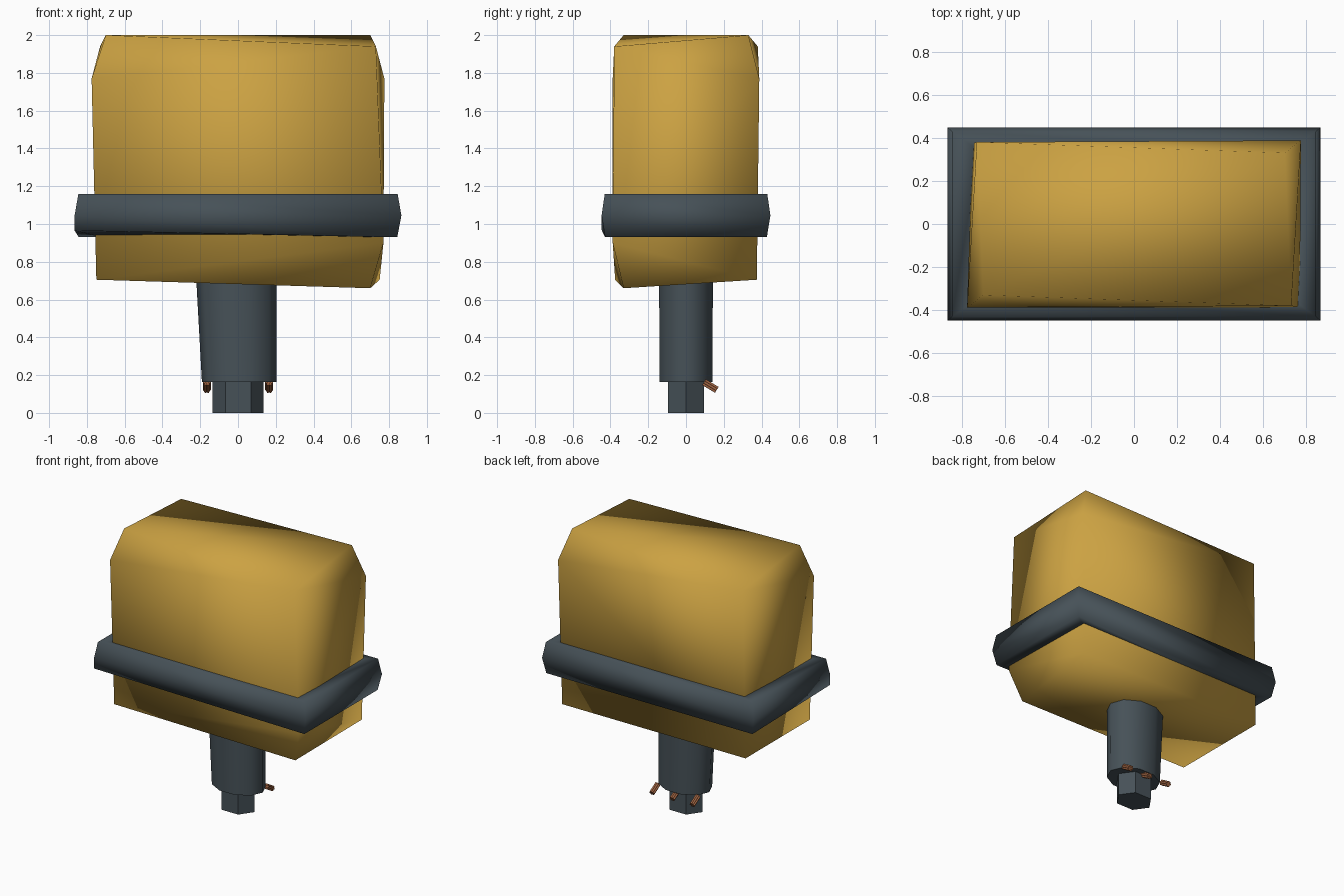
import bpy, bmesh, math
from mathutils import Vector

if "Cube" in bpy.data.objects:
    bpy.data.objects.remove(bpy.data.objects["Cube"], do_unlink=True)


def material(name, rgb):
    m = bpy.data.materials.new(name)
    m.use_nodes = True
    m.diffuse_color = (*rgb, 1)
    m.node_tree.nodes["Principled BSDF"].inputs["Base Color"].default_value = (*rgb, 1)
    return m


yellow = material("mustard yellow", (0.60, 0.36, 0.055))
slate = material("slate grey", (0.062, 0.083, 0.097))
copper = material("copper", (0.36, 0.13, 0.055))


def finish(name, bm, mat, angle):
    bmesh.ops.recalc_face_normals(bm, faces=bm.faces[:])
    mesh = bpy.data.meshes.new(name)
    bm.to_mesh(mesh)
    bm.free()
    mesh.materials.append(mat)
    ob = bpy.data.objects.new(name, mesh)
    bpy.context.collection.objects.link(ob)
    bpy.ops.object.select_all(action="DESELECT")
    ob.select_set(True)
    bpy.context.view_layer.objects.active = ob
    if angle is None:
        bpy.ops.object.shade_smooth()
    else:
        bpy.ops.object.shade_smooth_by_angle(angle=math.radians(angle))
    return ob


def loft(bm, rings, cap=True):
    """Join rings of points; cap the ends, or close the last ring to the first."""
    loops = [[bm.verts.new(p) for p in ring] for ring in rings]
    pairs = list(zip(loops, loops[1:]))
    if cap:
        bm.faces.new(loops[0])
        bm.faces.new(loops[-1])
    else:
        pairs.append((loops[-1], loops[0]))
    for a, b in pairs:
        n = len(a)
        for i in range(n):
            j = (i + 1) % n
            bm.faces.new((a[i], a[j], b[j], b[i]))


def ellipse(cx, rx, ry, z, sides):
    steps = [2 * math.pi * i / sides for i in range(sides)]
    return [(cx + rx * math.cos(t), ry * math.sin(t), z) for t in steps]


# Body: soft block whose corners are cut alternately at top and bottom
bm = bmesh.new()
for s in (1, -1):
    for x, y, z in ((0.70, 0.33, 2.0), (0.775, 0.388, 1.77), (0.75, 0.375, 0.705),
                    (0.73, -0.38, 1.94)):
        bm.verts.new((s * x, s * y, z))
for p in ((0.77, -0.388, 0.9), (0.70, -0.33, 0.66), (-0.75, 0.375, 0.705)):
    bm.verts.new(p)
bmesh.ops.convex_hull(bm, input=bm.verts[:])
finish("body", bm, yellow, None)

# Band: rectangular collar with a bulged outer side
corners = ((1, 1), (-1, 1), (-1, -1), (1, -1))
profile = ((0.72, 0.34, 1.16), (0.845, 0.43, 1.16), (0.865, 0.447, 1.045),
           (0.843, 0.428, 0.93), (0.72, 0.34, 0.93))
bm = bmesh.new()
rings = [[Vector((sx * x, sy * y, z)) for sx, sy in corners] for x, y, z in profile]
rings[3][2] += Vector((-0.022, -0.018, 0.035))
loft(bm, rings, cap=False)
finish("band", bm, slate, None)

# Stem and plug below the body
bm = bmesh.new()
loft(bm, [ellipse(0.006, 0.197, 0.147, 0.163, 10), ellipse(-0.01, 0.215, 0.15, 0.78, 10)])
finish("stem", bm, slate, 50)

bm = bmesh.new()
loft(bm, [ellipse(0, 0.135, 0.11, 0, 6), ellipse(0, 0.135, 0.11, 0.2, 6)])
finish("plug", bm, slate, 50)

# Wire ends: three bundles of thin strands slanting backwards
start, end = Vector((0, 0.095, 0.163)), Vector((0, 0.163, 0.122))
axis = (end - start).normalized()
side = Vector((1, 0, 0))
up = axis.cross(side)
for name, x in (("left", 0.165), ("middle", 0), ("right", -0.165)):
    bm = bmesh.new()
    offsets = [Vector()]
    for i in range(6):
        t = i * math.pi / 3
        offsets.append((side * math.cos(t) + up * math.sin(t)) * 0.0135)
    for off in offsets:
        rings = []
        for base in (start, end):
            centre = base + off + side * x
            ring = []
            for i in range(6):
                t = i * math.pi / 3
                ring.append(centre + (side * math.cos(t) + up * math.sin(t)) * 0.0075)
            rings.append(ring)
        loft(bm, rings)
    finish("wire_" + name, bm, copper, 65)
